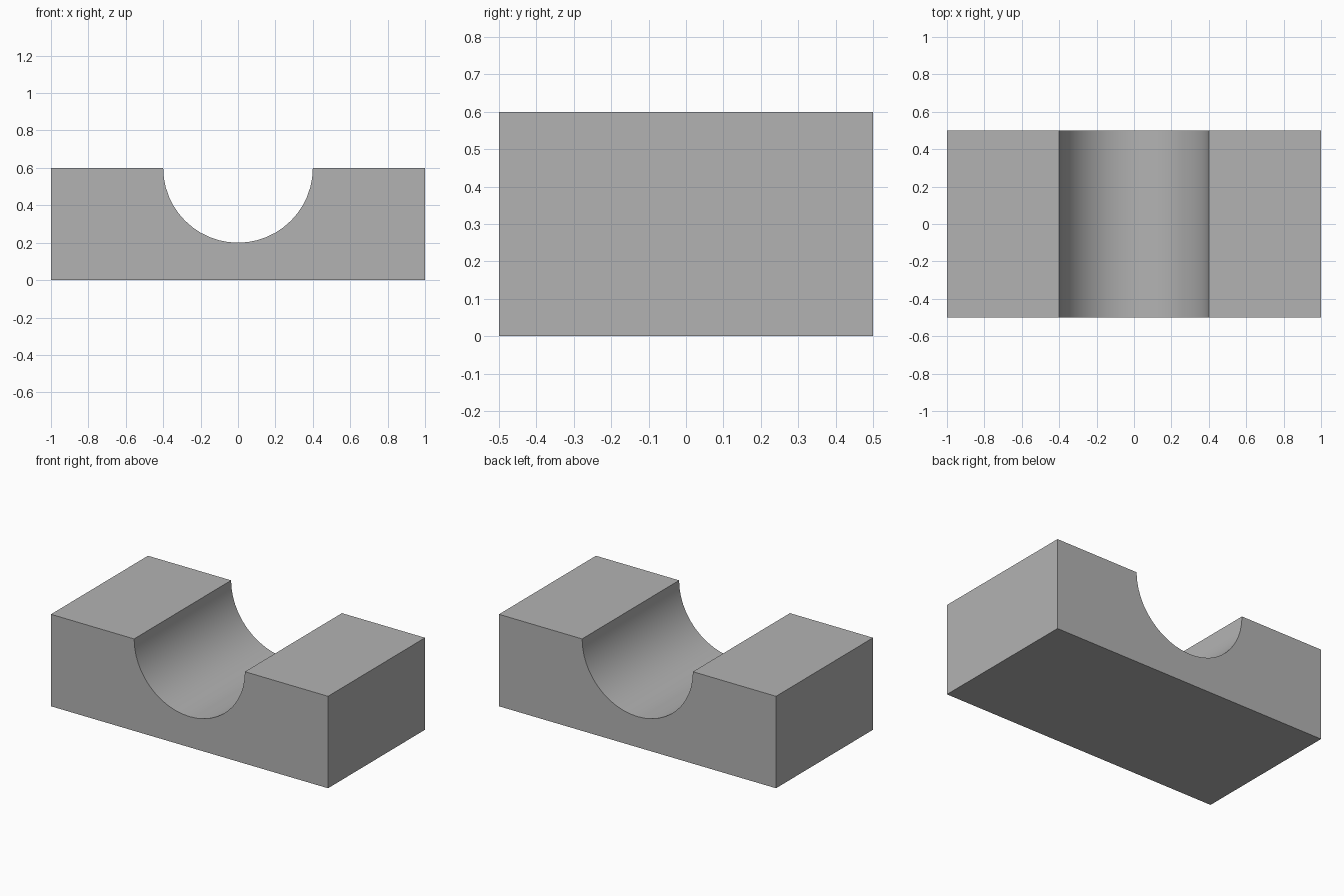
import bpy, bmesh, math

cube = bpy.data.objects.get("Cube")
if cube:
    bpy.data.objects.remove(cube, do_unlink=True)

HALF_LENGTH, HALF_DEPTH, HEIGHT = 1.0, 0.5, 0.6
RADIUS, SEGMENTS = 0.4, 24

# Single plain grey
grey = bpy.data.materials.new("plain_grey")
grey.use_nodes = True
colour = (0.45, 0.45, 0.45, 1)
grey.diffuse_color = colour
grey.node_tree.nodes["Principled BSDF"].inputs["Base Color"].default_value = colour

# Front profile: block outline with a half-round channel in the top
profile = [(-HALF_LENGTH, HEIGHT), (-HALF_LENGTH, 0), (HALF_LENGTH, 0), (HALF_LENGTH, HEIGHT)]
for i in range(SEGMENTS + 1):
    a = math.pi * i / SEGMENTS
    profile.append((RADIUS * math.cos(a), HEIGHT - RADIUS * math.sin(a)))

# Extrude the profile from front to back
bm = bmesh.new()
front = bm.faces.new([bm.verts.new((x, -HALF_DEPTH, z)) for x, z in profile])
result = bmesh.ops.extrude_face_region(bm, geom=[front], use_keep_orig=True)
moved = [v for v in result["geom"] if isinstance(v, bmesh.types.BMVert)]
bmesh.ops.translate(bm, verts=moved, vec=(0, 2 * HALF_DEPTH, 0))
bmesh.ops.recalc_face_normals(bm, faces=bm.faces[:])

mesh = bpy.data.meshes.new("channel_block")
bm.to_mesh(mesh)
bm.free()
mesh.materials.append(grey)

block = bpy.data.objects.new("channel_block", mesh)
bpy.context.collection.objects.link(block)

# Smooth channel, sharp outer edges
bpy.ops.object.select_all(action="DESELECT")
block.select_set(True)
bpy.context.view_layer.objects.active = block
bpy.ops.object.shade_smooth_by_angle(angle=math.radians(30))
